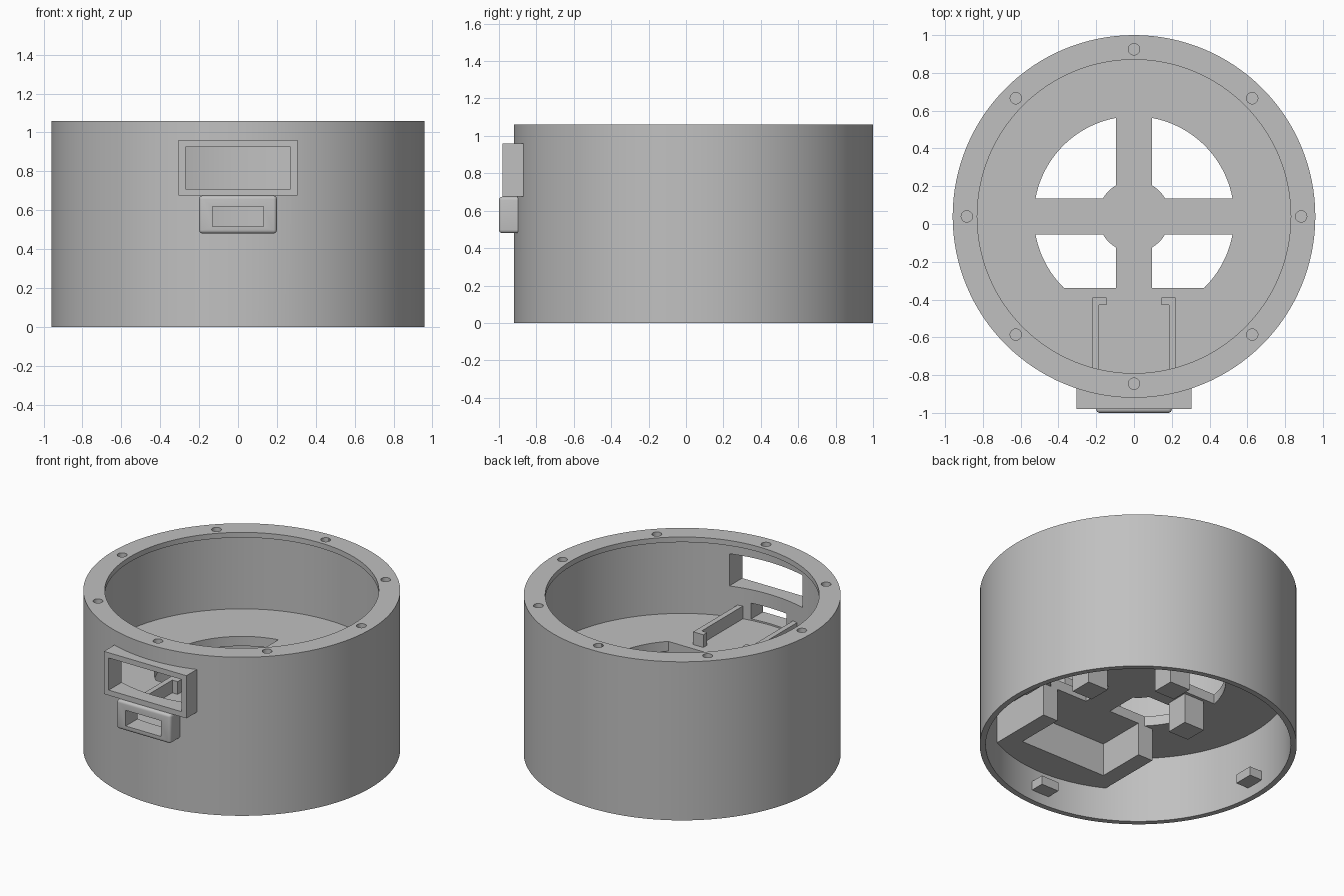
import bpy, bmesh, math
from mathutils import Matrix, Vector

if "Cube" in bpy.data.objects:
    bpy.data.objects.remove(bpy.data.objects["Cube"], do_unlink=True)

CY = 0.04           # axis of the round housing
R, RIN, RLIP, H = 0.96, 0.924, 0.83, 1.06
FLOOR_LOW, FLOOR_TOP = 0.44, 0.505

grey = bpy.data.materials.new("plain grey")
grey.use_nodes = True
COLOUR = (0.53, 0.53, 0.53, 1)
grey.diffuse_color = COLOUR
grey.node_tree.nodes["Principled BSDF"].inputs["Base Color"].default_value = COLOUR


def finish(name, bm):
    bmesh.ops.recalc_face_normals(bm, faces=bm.faces)
    mesh = bpy.data.meshes.new(name)
    bm.to_mesh(mesh)
    bm.free()
    mesh.materials.append(grey)
    ob = bpy.data.objects.new(name, mesh)
    bpy.context.collection.objects.link(ob)
    return ob


def box(name, x0, x1, y0, y1, z0, z1):
    bm = bmesh.new()
    size = Matrix.Diagonal((x1 - x0, y1 - y0, z1 - z0, 1))
    centre = Matrix.Translation(((x0 + x1) / 2, (y0 + y1) / 2, (z0 + z1) / 2))
    bmesh.ops.create_cube(bm, size=1, matrix=centre @ size)
    return finish(name, bm)


def cylinder(name, r, z0, z1, x=0, y=CY, n=128):
    bm = bmesh.new()
    bmesh.ops.create_cone(bm, cap_ends=True, segments=n, radius1=r, radius2=r, depth=z1 - z0,
                          matrix=Matrix.Translation((x, y, (z0 + z1) / 2)))
    return finish(name, bm)


def lathe(name, profile, n=128):
    bm = bmesh.new()
    rings = [[bm.verts.new((r * math.cos(a), CY + r * math.sin(a), z)) for r, z in profile]
             for a in (2 * math.pi * i / n for i in range(n))]
    for i in range(n):
        a, b = rings[i], rings[(i + 1) % n]
        for j in range(len(profile)):
            k = (j + 1) % len(profile)
            bm.faces.new((a[j], b[j], b[k], a[k]))
    return finish(name, bm)


def apply(ob, mod):
    bpy.context.view_layer.objects.active = ob
    bpy.ops.object.modifier_apply(modifier=mod.name)


def carve(ob, *cutters, operation="DIFFERENCE"):
    for cutter in cutters:
        mod = ob.modifiers.new("carve", "BOOLEAN")
        mod.operation, mod.solver, mod.object = operation, "EXACT", cutter
        apply(ob, mod)
        bpy.data.objects.remove(cutter, do_unlink=True)


def smooth(ob):
    bpy.ops.object.select_all(action="DESELECT")
    ob.select_set(True)
    bpy.context.view_layer.objects.active = ob
    bpy.ops.object.shade_smooth_by_angle(angle=math.radians(30))


def upper_opening():
    return box("cutter", -0.27, 0.27, -1.2, -0.6, 0.71, 0.925)


def lower_opening():
    return box("cutter", -0.13, 0.13, -1.2, -0.6, 0.515, 0.62)


# Round wall with an inward lip, screw holes and two front openings
wall = lathe("outer_wall", [(RIN, 0), (R, 0), (R, H), (RLIP, H), (RLIP, H - 0.035), (RIN, H - 0.035)])
for i in range(8):
    a = math.pi / 4 * i
    carve(wall, cylinder("cutter", 0.03, 0.98, 1.1, 0.885 * math.cos(a), CY + 0.885 * math.sin(a), 24))
carve(wall, upper_opening(), lower_opening())
smooth(wall)

# Floor with a round opening that leaves a cross, a hub and a straight front edge
opening = cylinder("cutter", 0.53, 0.3, 0.7)
carve(opening,
      box("cutter", -0.095, 0.095, -1, 1, 0.2, 0.8),
      box("cutter", -1, 1, CY - 0.095, CY + 0.095, 0.2, 0.8),
      cylinder("cutter", 0.19, 0.2, 0.8, n=64),
      box("cutter", -1, 1, -1, -0.34, 0.2, 0.8))
floor = cylinder("floor", RIN + 0.006, FLOOR_LOW, FLOOR_TOP)
carve(floor, opening)
smooth(floor)

# Window frame on the front
frame = box("window_frame", -0.305, 0.305, -0.98, -0.7, 0.675, 0.96)
carve(frame, upper_opening(), cylinder("cutter", RIN, 0, 2))

# Rounded port frame under it
port = box("port_frame", -0.2, 0.2, -1.0, -0.7, 0.48, 0.675)
bevel = port.modifiers.new("round", "BEVEL")
bevel.width, bevel.segments = 0.018, 4
apply(port, bevel)
carve(port, lower_opening(), cylinder("cutter", RIN, 0, 2))
smooth(port)

# Hooked guide rails on the floor
for side, label in ((1, "left"), (-1, "right")):
    def span(a, b):
        return sorted((side * a, side * b))
    box(label + "_rail", *span(0.185, 0.22), -0.875, -0.39, FLOOR_TOP - 0.01, 0.59)
    box(label + "_rail_hook", *span(0.145, 0.19), -0.43, -0.39, FLOOR_TOP - 0.01, 0.59)

# Three-sided bracket below the front of the floor
bracket = box("under_bracket", -0.43, 0.43, -1.1, -0.34, 0.22, FLOOR_LOW + 0.01)
carve(bracket, box("cutter", -0.32, 0.32, -0.67, 0, 0, 0.6))
carve(bracket, cylinder("cutter", RIN + 0.006, 0, 1), operation="INTERSECT")
smooth(bracket)

# Posts below the cross arms
for x, y, label in ((0.38, 0, "left"), (-0.38, 0, "right"), (0, 0.32, "back")):
    box(label + "_post", x - 0.075, x + 0.075, CY + y - 0.075, CY + y + 0.075, 0.24, FLOOR_LOW + 0.01)

# Small locking tabs inside the lower edge
for i, label in enumerate(("left", "back", "right", "front")):
    tab = box(label + "_tab", 0.83, 0.935, -0.065, 0.065, 0.07, 0.13)
    tab.data.transform(Matrix.Translation((0, CY, 0)) @ Matrix.Rotation(math.pi / 2 * i, 4, "Z"))
